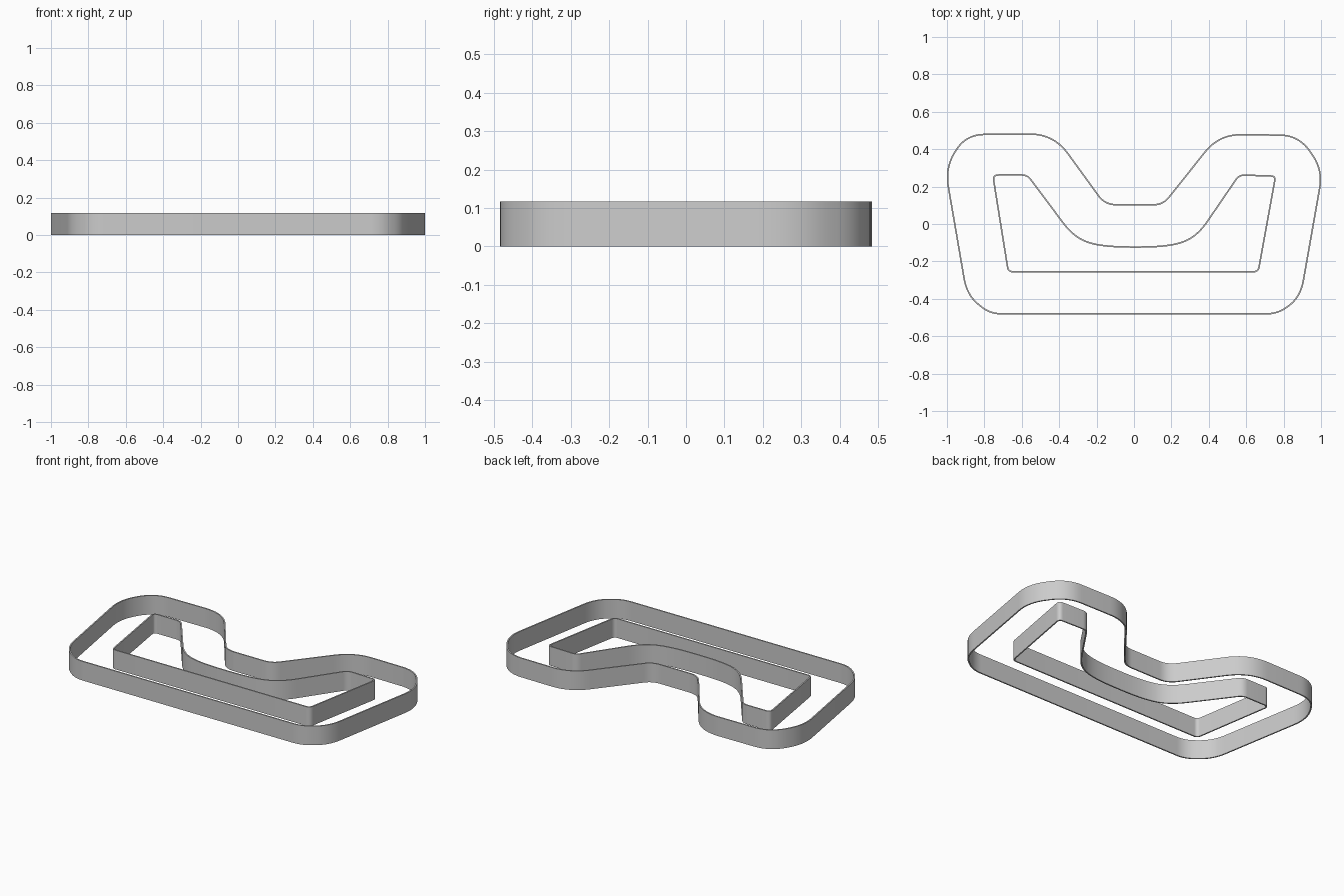
import bpy
import bmesh
from mathutils import Vector

HEIGHT = 0.117
THICKNESS = 0.008
STEPS = 10

cube = bpy.data.objects.get("Cube")
if cube:
    bpy.data.objects.remove(cube, do_unlink=True)

grey = bpy.data.materials.new("plain_grey")
grey.use_nodes = True
colour = (0.6, 0.6, 0.6, 1)
grey.diffuse_color = colour
grey.node_tree.nodes["Principled BSDF"].inputs["Base Color"].default_value = colour


def rounded_path(corners):
    """Round each (x, y, cut) corner of a closed outline with a quadratic curve."""
    path = []
    count = len(corners)
    for i, (x, y, cut) in enumerate(corners):
        corner = Vector((x, y))
        ends = []
        for other in (corners[i - 1], corners[(i + 1) % count]):
            edge = Vector(other[:2]) - corner
            ends.append(corner + edge.normalized() * min(cut, edge.length * 0.49))
        start, end = ends
        for step in range(STEPS + 1):
            t = step / STEPS
            path.append(start * (1 - t) ** 2 + corner * 2 * t * (1 - t) + end * t * t)
    return path


def make_wall(name, corners):
    """Raise a closed outline into a thin upright wall."""
    bm = bmesh.new()
    verts = [bm.verts.new((p.x, p.y, 0)) for p in rounded_path(corners)]
    edges = [bm.edges.new((verts[i - 1], verts[i])) for i in range(len(verts))]
    raised = bmesh.ops.extrude_edge_only(bm, edges=edges)["geom"]
    top = [g for g in raised if isinstance(g, bmesh.types.BMVert)]
    bmesh.ops.translate(bm, verts=top, vec=(0, 0, HEIGHT))
    bmesh.ops.recalc_face_normals(bm, faces=bm.faces[:])
    mesh = bpy.data.meshes.new(name)
    bm.to_mesh(mesh)
    bm.free()
    mesh.materials.append(grey)
    wall = bpy.data.objects.new(name, mesh)
    bpy.context.collection.objects.link(wall)

    # Give the sheet its thickness, then smooth the bends
    solid = wall.modifiers.new("thickness", "SOLIDIFY")
    solid.thickness = THICKNESS
    solid.offset = 0
    solid.use_even_offset = True
    bpy.ops.object.select_all(action="DESELECT")
    wall.select_set(True)
    bpy.context.view_layer.objects.active = wall
    bpy.ops.object.modifier_apply(modifier=solid.name)
    bpy.ops.object.shade_smooth_by_angle()
    return wall


# Outer wall: front edge, left end, back notch, right end
make_wall("outer_wall", [
    (-0.77, -0.48, 0.06), (0.77, -0.48, 0.06), (0.89, -0.39, 0.09),
    (1.01, 0.29, 0.1), (0.88, 0.474, 0.1), (0.455, 0.479, 0.12),
    (0.155, 0.103, 0.05), (-0.155, 0.103, 0.06), (-0.43, 0.482, 0.13),
    (-0.9, 0.478, 0.1), (-1.01, 0.3, 0.1), (-0.893, -0.38, 0.09),
])

# Inner wall: tight outer corners and a broad bend around the notch
make_wall("inner_wall", [
    (-0.672, -0.255, 0.025), (0.664, -0.255, 0.025), (0.757, 0.256, 0.025),
    (0.562, 0.262, 0.03), (0.335, -0.07, 0.1), (0.185, -0.123, 0.15),
    (-0.17, -0.123, 0.15), (-0.32, -0.073, 0.1), (-0.57, 0.262, 0.03),
    (-0.755, 0.262, 0.03),
])
